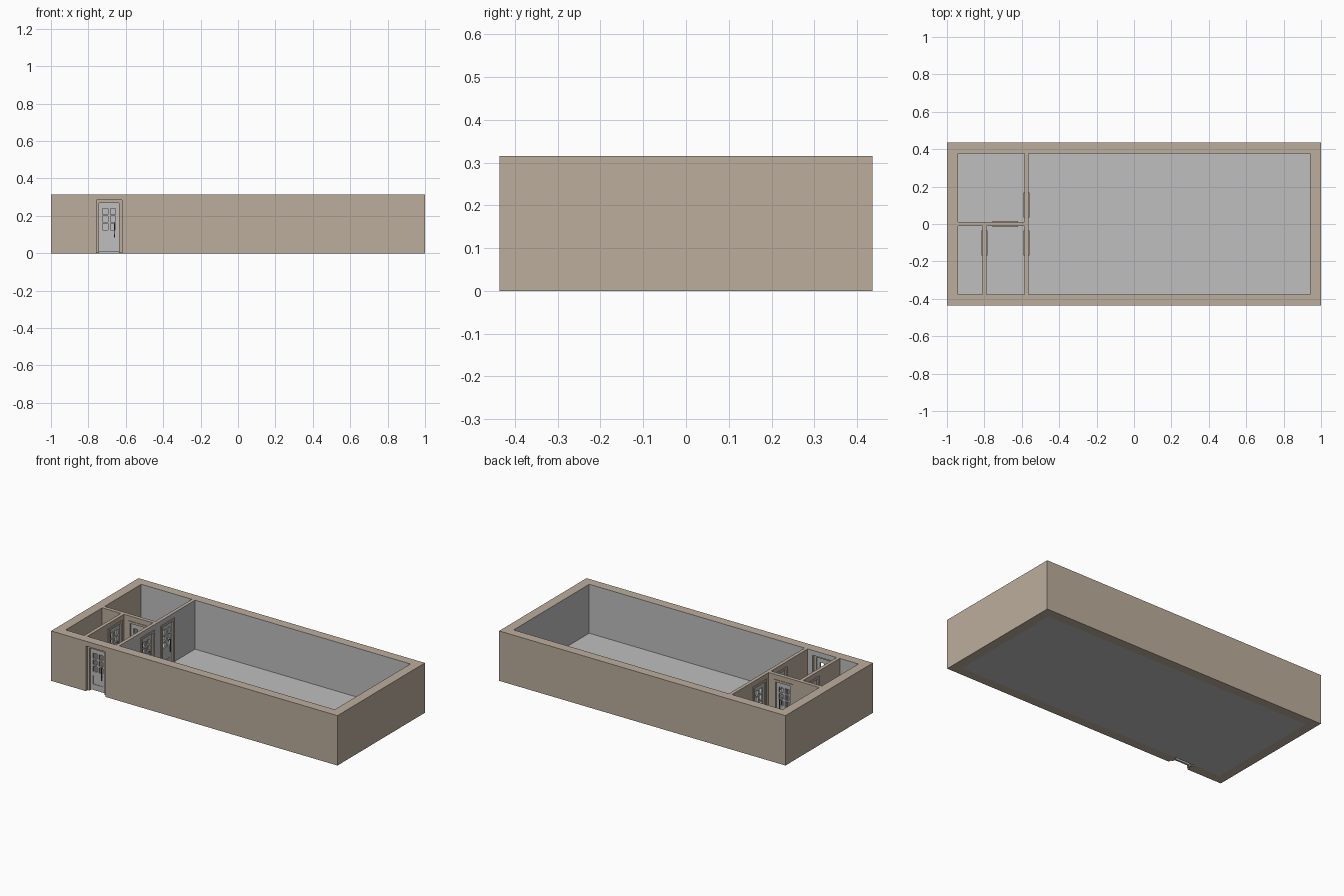
import bpy, bmesh, math
from mathutils import Matrix

if "Cube" in bpy.data.objects:
    bpy.data.objects.remove(bpy.data.objects["Cube"])


def material(name, rgb):
    m = bpy.data.materials.new(name)
    m.diffuse_color = (*rgb, 1)
    m.use_nodes = True
    m.node_tree.nodes["Principled BSDF"].inputs["Base Color"].default_value = m.diffuse_color
    return m


TAN = material("tan wall", (0.50, 0.42, 0.335))
GREY = material("plain grey", (0.52, 0.52, 0.52))
DARK = material("dark handle grey", (0.10, 0.10, 0.10))

H = 0.315                 # wall height
FLOOR = 0.006             # floor slab thickness
OX, OY = 1.0, 0.436       # outer half sizes
IX, IY = 0.94, 0.377      # inner half sizes
DW, DH = 0.068, 0.284     # door opening half width and height


def add_box(bm, x0, x1, y0, y1, z0, z1):
    mat = Matrix.Translation(((x0 + x1) / 2, (y0 + y1) / 2, (z0 + z1) / 2))
    mat = mat @ Matrix.Diagonal((x1 - x0, y1 - y0, z1 - z0, 1))
    bmesh.ops.create_cube(bm, size=1, matrix=mat)


def make(name, bm, *mats):
    me = bpy.data.meshes.new(name)
    bm.normal_update()
    bm.to_mesh(me)
    bm.free()
    for m in mats:
        me.materials.append(m)
    ob = bpy.data.objects.new(name, me)
    bpy.context.collection.objects.link(ob)
    return ob


def box(name, dims, *mats):
    bm = bmesh.new()
    add_box(bm, *dims)
    return make(name, bm, *mats)


def cut(ob, *cutters):
    for dims in cutters:
        c = box("cutter", dims, TAN)
        c.hide_render = True
        mod = ob.modifiers.new("cut", 'BOOLEAN')
        mod.operation, mod.solver, mod.object = 'DIFFERENCE', 'EXACT', c
        bpy.context.view_layer.objects.active = ob
        bpy.ops.object.modifier_apply(modifier=mod.name)
        bpy.data.objects.remove(c)


def paint_grey(ob):
    # the main room's walls and the inside of the back wall are grey
    for p in ob.data.polygons:
        c, n = p.center, p.normal
        inside = abs(c.y) < IY + 0.01 and c.x < IX + 0.01
        main_room = inside and c.x > -0.57 and abs(n.z) < 0.5
        back_wall = inside and n.y < -0.5 and c.y > IY - 0.01
        p.material_index = 1 if main_room or back_wall else 0


# Door positions: name, x, y, runs along y
DX, DY = -0.689, 0.1015
PX, QX = -0.575, -0.799     # partition centre lines
T = 0.011                   # partition half thickness
DOORS = [("front_door", DX, -(OY + IY) / 2, False),
         ("back_room_door", DX, 0, False),
         ("main_room_door_a", PX, DY, True),
         ("main_room_door_b", PX, -DY, True),
         ("side_room_door", QX, -DY, True)]


def opening(x, y, along_y):
    hx, hy = (0.05, DW) if along_y else (DW, 0.05)
    return (x - hx, x + hx, y - hy, y + hy, -0.1, DH)


holes = [opening(*d[1:]) for d in DOORS]

# Outer walls: one ring with the front door opening
outer = box("outer_walls", (-OX, OX, -OY, OY, 0, H), TAN, GREY)
cut(outer, (-IX, IX, -IY, IY, -1, 1), holes[0])
paint_grey(outer)

# Floor slab
box("floor", (-IX, IX, -IY, IY, 0, FLOOR), GREY)

# Partitions
main = box("main_partition", (PX - T, PX + T, -IY, IY, FLOOR, H), TAN, GREY)
cut(main, holes[2], holes[3])
paint_grey(main)
cross = box("cross_partition", (-IX, PX - T, -0.012, 0.012, FLOOR, H), TAN)
cut(cross, holes[1])
side = box("side_partition", (QX - T, QX + T, -IY, -0.012, FLOOR, H), TAN)
cut(side, holes[4])

# Door frame: upside-down U profile pulled through the wall
FD, LW, LT = 0.0155, 0.053, 0.27
bm = bmesh.new()
pts = [(-DW, 0.002), (-LW, 0.002), (-LW, LT), (LW, LT),
       (LW, 0.002), (DW, 0.002), (DW, DH), (-DW, DH)]
f = bm.faces.new([bm.verts.new((x, -FD, z)) for x, z in pts])
ext = bmesh.ops.extrude_face_region(bm, geom=[f])
bmesh.ops.translate(bm, vec=(0, 2 * FD, 0),
                    verts=[v for v in ext["geom"] if isinstance(v, bmesh.types.BMVert)])
bmesh.ops.recalc_face_normals(bm, faces=bm.faces)
frame = make("door_frame", bm, TAN)

# Door leaf: grid of cells with six open panes and a panel opening
xs = [-LW, -0.035, -0.007, 0.007, 0.035, LW]
zs = [0.008, 0.045, 0.10, 0.125, 0.158, 0.167, 0.198, 0.207, 0.24, LT]
LD = 0.006
bm = bmesh.new()
grid = [[bm.verts.new((x, -LD, z)) for z in zs] for x in xs]
for i in range(len(xs) - 1):
    for j in range(len(zs) - 1):
        pane = i in (1, 3) and j in (3, 5, 7)
        panel = i in (1, 2, 3) and j == 1
        if not pane and not panel:
            bm.faces.new((grid[i][j], grid[i + 1][j], grid[i + 1][j + 1], grid[i][j + 1]))
bmesh.ops.delete(bm, geom=[v for v in bm.verts if not v.link_faces], context='VERTS')
ext = bmesh.ops.extrude_face_region(bm, geom=bm.faces[:])
bmesh.ops.translate(bm, vec=(0, 2 * LD, 0),
                    verts=[v for v in ext["geom"] if isinstance(v, bmesh.types.BMVert)])
bmesh.ops.recalc_face_normals(bm, faces=bm.faces)
leaf = make("door_leaf", bm, GREY)

# Thin sunken panel in the lower half
panel = box("door_panel", (-0.035, 0.035, -0.003, 0.003, 0.045, 0.10), GREY)

# Pull handles on both sides
bm = bmesh.new()
for s in (-1, 1):
    add_box(bm, 0.026, 0.031, *sorted((s * 0.010, s * 0.014)), 0.085, 0.165)
    for z in (0.105, 0.159):
        add_box(bm, 0.026, 0.031, *sorted((s * 0.005, s * 0.011)), z, z + 0.005)
handle = make("door_handle", bm, DARK)

# Place a copy of each part in every opening
parts = {"frame": frame, "leaf": leaf, "panel": panel, "handle": handle}
for name, x, y, along_y in DOORS:
    for part, src in parts.items():
        ob = bpy.data.objects.new(f"{name}_{part}", src.data)
        ob.location = (x, y, 0)
        ob.rotation_euler.z = math.pi / 2 if along_y else 0
        bpy.context.collection.objects.link(ob)
for src in parts.values():
    bpy.data.objects.remove(src)
